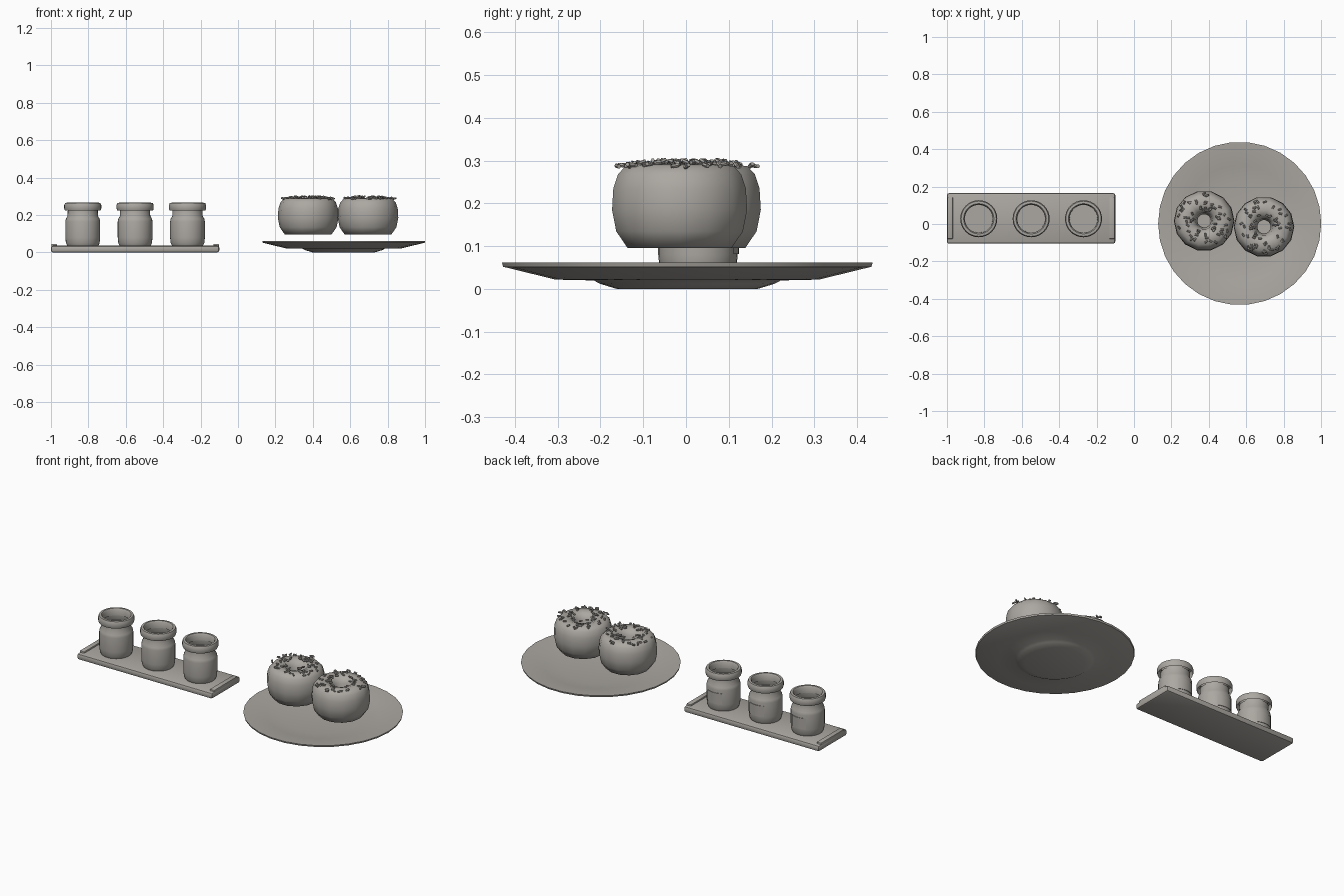
import bpy, bmesh, math, random
from mathutils import Matrix, Vector

random.seed(4)
cube = bpy.data.objects.get("Cube")
if cube:
    bpy.data.objects.remove(cube, do_unlink=True)

COLOUR = (0.41, 0.39, 0.36, 1)
clay = bpy.data.materials.new("warm grey")
clay.use_nodes = True
clay.diffuse_color = COLOUR
clay.node_tree.nodes["Principled BSDF"].inputs["Base Color"].default_value = COLOUR


def add_object(name, bm, smooth_angle=None):
    mesh = bpy.data.meshes.new(name)
    bm.to_mesh(mesh)
    bm.free()
    mesh.materials.append(clay)
    obj = bpy.data.objects.new(name, mesh)
    bpy.context.collection.objects.link(obj)
    if smooth_angle:
        bpy.ops.object.select_all(action="DESELECT")
        obj.select_set(True)
        bpy.context.view_layer.objects.active = obj
        bpy.ops.object.shade_smooth_by_angle(angle=math.radians(smooth_angle))
    return obj


def lathe(name, profile, centre, segments, closed=False, arc=None, angle=40):
    """Spin (radius, height) points; arc=(start, end) makes a partial sweep."""
    bm = bmesh.new()
    start, end = arc or (0, 2 * math.pi)
    columns = []
    for i in range(segments + 1):
        a = start + (end - start) * i / segments
        columns.append([bm.verts.new((centre[0] + r * math.cos(a),
                                      centre[1] + r * math.sin(a), z))
                        for r, z in profile])
    n = len(profile)
    for left, right in zip(columns, columns[1:]):
        for j in range(n if closed else n - 1):
            k = (j + 1) % n
            bm.faces.new((left[j], right[j], right[k], left[k]))
    bmesh.ops.remove_doubles(bm, verts=bm.verts, dist=0.0001)
    return add_object(name, bm, angle)


def box(name, low, high, bevel):
    bm = bmesh.new()
    low, high = Vector(low), Vector(high)
    size = high - low
    bmesh.ops.create_cube(bm, size=1, matrix=Matrix.Translation((low + high) / 2)
                          @ Matrix.Diagonal((*size, 1)))
    bmesh.ops.bevel(bm, geom=bm.edges[:], offset=bevel, segments=2,
                    profile=0.5, affect="EDGES")
    return add_object(name, bm, 40)


# Serving tray with a raised lip at each end
box("tray", (-1, -0.105, 0), (-0.1, 0.165, 0.036), 0.011)
for side, x in (("right", -0.998), ("left", -0.132)):
    box("tray_lip_" + side, (x, -0.08, 0.02), (x + 0.03, 0.142, 0.045), 0.004)

# Three jars: body with open neck, contents, collar and label
BODY = [(0, 0.038), (0.084, 0.038), (0.09, 0.05), (0.093, 0.08), (0.093, 0.165),
        (0.09, 0.18), (0.081, 0.195), (0.08, 0.23)]
COLLAR = [(0.096, 0.225), (0.099, 0.234), (0.099, 0.254), (0.094, 0.265),
          (0.081, 0.266), (0.075, 0.258), (0.074, 0.225)]
LABEL = [(0.092, 0.082), (0.096, 0.082), (0.096, 0.148), (0.092, 0.148)]
for number, x in enumerate((-0.83, -0.55, -0.27), 1):
    spot = (x, 0.028)
    lathe(f"jar_body_{number}", BODY, spot, 32)
    lathe(f"jar_contents_{number}", [(0.081, 0.195), (0, 0.195)], spot, 32)
    lathe(f"jar_collar_{number}", COLLAR, spot, 32)
    lathe(f"jar_label_{number}", LABEL, spot, 6, closed=True,
          arc=(math.radians(60), math.radians(120)))

# Shallow dinner plate on a tapered foot
PLATE = [(0, 0.002), (0.165, 0), (0.205, 0.012), (0.22, 0.02), (0.31, 0.022),
         (0.433, 0.052), (0.436, 0.062), (0.425, 0.062), (0.31, 0.044),
         (0.22, 0.032), (0, 0.03)]
lathe("plate", PLATE, (0.565, 0.003), 30, angle=35)

# Two tall ring doughnuts with scattered sprinkles
DOUGHNUT = [(0.05, 0.115), (0.09, 0.096), (0.125, 0.096), (0.152, 0.135),
            (0.162, 0.185), (0.159, 0.235), (0.148, 0.268), (0.13, 0.287),
            (0.09, 0.292), (0.062, 0.282), (0.046, 0.255), (0.036, 0.19)]


def sprinkles(name, centre, count):
    bm = bmesh.new()
    for _ in range(count):
        a = random.uniform(0, 2 * math.pi)
        r = random.uniform(0.055, 0.148)
        place = Matrix.Translation((centre[0] + r * math.cos(a),
                                    centre[1] + r * math.sin(a),
                                    0.301 - 0.014 * (r / 0.148) ** 2))
        turn = Matrix.Rotation(random.uniform(0, math.pi), 4, "Z")
        tilt = Matrix.Rotation(math.pi / 2 + random.uniform(-0.4, 0.4), 4, "Y")
        bmesh.ops.create_cone(bm, cap_ends=True, segments=6, radius1=0.005,
                              radius2=0.005, depth=0.018,
                              matrix=place @ turn @ tilt)
    add_object(name, bm, 40)


for number, spot in enumerate(((0.375, 0.017), (0.695, -0.015)), 1):
    lathe(f"doughnut_{number}", DOUGHNUT, spot, 14, closed=True, angle=60)
    sprinkles(f"sprinkles_{number}", spot, 65)
